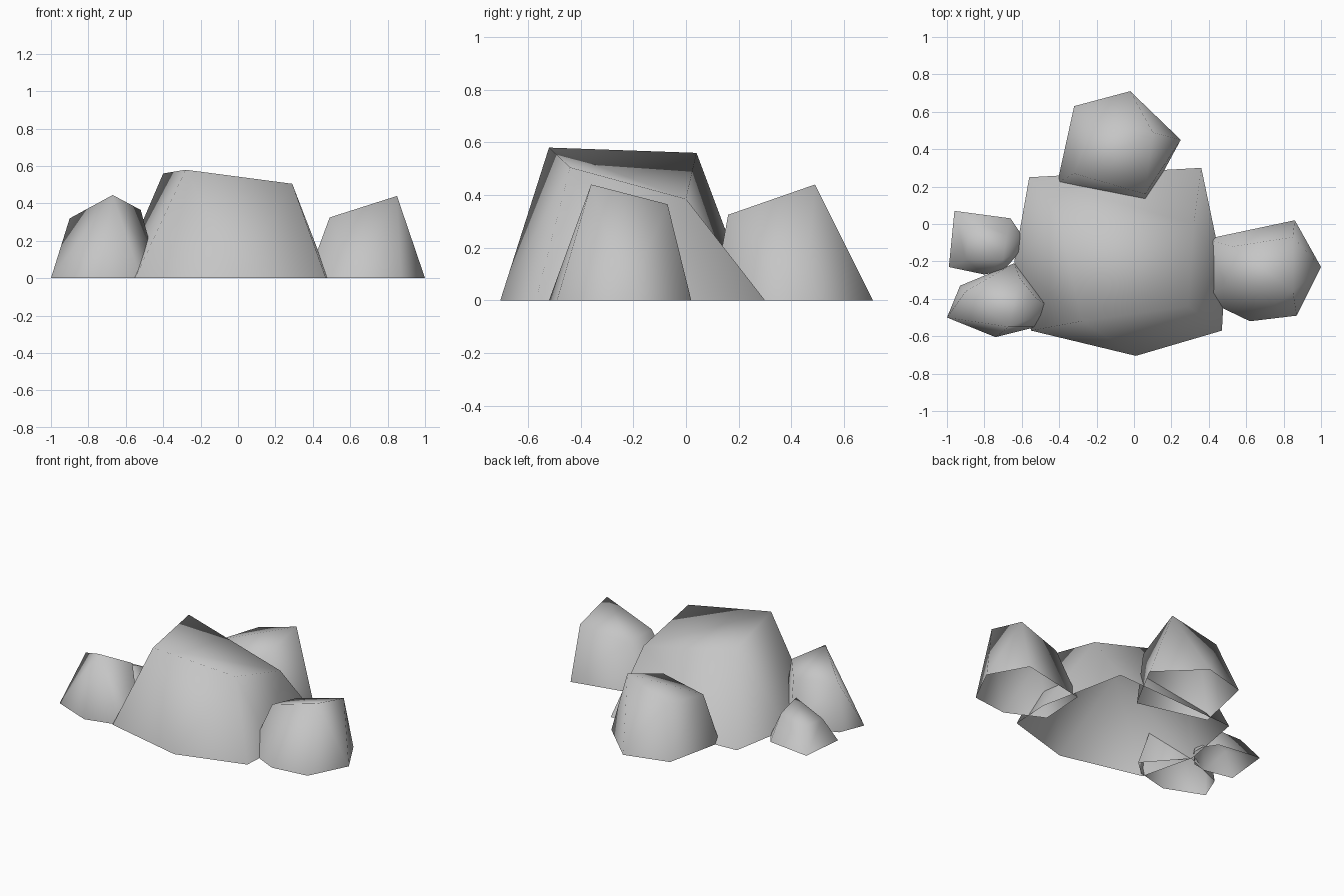
import bpy
import bmesh

default_cube = bpy.data.objects.get("Cube")
if default_cube:
    bpy.data.objects.remove(default_cube, do_unlink=True)


def make_material(name, colour):
    material = bpy.data.materials.new(name)
    material.use_nodes = True
    material.diffuse_color = colour
    shader = next(node for node in material.node_tree.nodes
                  if node.type == 'BSDF_PRINCIPLED')
    shader.inputs["Base Color"].default_value = colour
    shader.inputs["Roughness"].default_value = 0.9
    return material


stone_grey = make_material("stone grey", (0.56, 0.56, 0.56, 1))


def fold_between(bm, first, second):
    """Turn the edge lying between two corners so that it joins them instead."""
    for edge in bm.edges:
        opposite = {vert for face in edge.link_faces for vert in face.verts}
        if opposite - set(edge.verts) == {first, second}:
            bmesh.ops.rotate_edges(bm, edges=[edge], use_ccw=False)
            return


def make_rock(name, footprint, crown, folds=()):
    """Wrap a hull around a ground outline and a tilted crown, open underneath.

    Each fold is a pair of corner numbers, footprint first, joined by a dent."""
    bm = bmesh.new()
    corners = [bm.verts.new((x, y, 0)) for x, y in footprint]
    corners += [bm.verts.new(corner) for corner in crown]
    bmesh.ops.convex_hull(bm, input=corners)
    bmesh.ops.recalc_face_normals(bm, faces=bm.faces[:])

    # Leave the underside open
    underside = [face for face in bm.faces
                 if all(vert.co.z < 0.001 for vert in face.verts)]
    bmesh.ops.delete(bm, geom=underside, context='FACES_ONLY')
    loose_edges = [edge for edge in bm.edges if not edge.link_faces]
    bmesh.ops.delete(bm, geom=loose_edges, context='EDGES')

    for first, second in folds:
        fold_between(bm, corners[first], corners[second])
    for face in bm.faces:
        face.smooth = True

    mesh = bpy.data.meshes.new(name)
    bm.to_mesh(mesh)
    bm.free()
    mesh.materials.append(stone_grey)
    rock = bpy.data.objects.new(name, mesh)
    bpy.context.collection.objects.link(rock)


# Large boulder in the middle, dented across its top and back
make_rock(
    "main_boulder",
    footprint=[(-.55, -.57), (.01, -.705), (.47, -.57), (.485, -.3),
               (.36, .3), (-.56, .25), (-.64, -.2)],
    crown=[(-.28, -.52, .58), (.29, -.44, .505), (.32, 0, .385), (-.4, .04, .56)],
    folds=[(7, 9), (5, 9)],
)

# Medium boulder behind
make_rock(
    "back_boulder",
    footprint=[(-.32, .63), (-.02, .71), (.25, .45), (.06, .1), (-.41, .22)],
    crown=[(.1, .49, .44), (-.22, .53, .335), (-.32, .27, .325), (.06, .16, .325)],
)

# Medium boulder on the +x side
make_rock(
    "left_boulder",
    footprint=[(.39, -.08), (.86, .02), (1, -.23), (.87, -.49),
               (.62, -.52), (.37, -.4)],
    crown=[(.85, -.36, .44), (.85, -.07, .365), (.53, -.12, .3), (.49, -.33, .325)],
)

# Pair of small stones on the -x side
make_rock(
    "right_front_stone",
    footprint=[(-1, -.5), (-.93, -.33), (-.64, -.21), (-.42, -.46),
               (-.52, -.55), (-.74, -.605)],
    crown=[(-.67, -.55, .445), (-.52, -.4, .365), (-.61, -.29, .3), (-.9, -.36, .32)],
)
make_rock(
    "right_back_stone",
    footprint=[(-.96, .07), (-.66, .03), (-.6, -.06), (-.6, -.14),
               (-.7, -.25), (-.8, -.27), (-.99, -.23)],
    crown=[(-.68, -.06, .17), (-.7, -.19, .23), (-.9, -.19, .14), (-.88, -.02, .14)],
)
